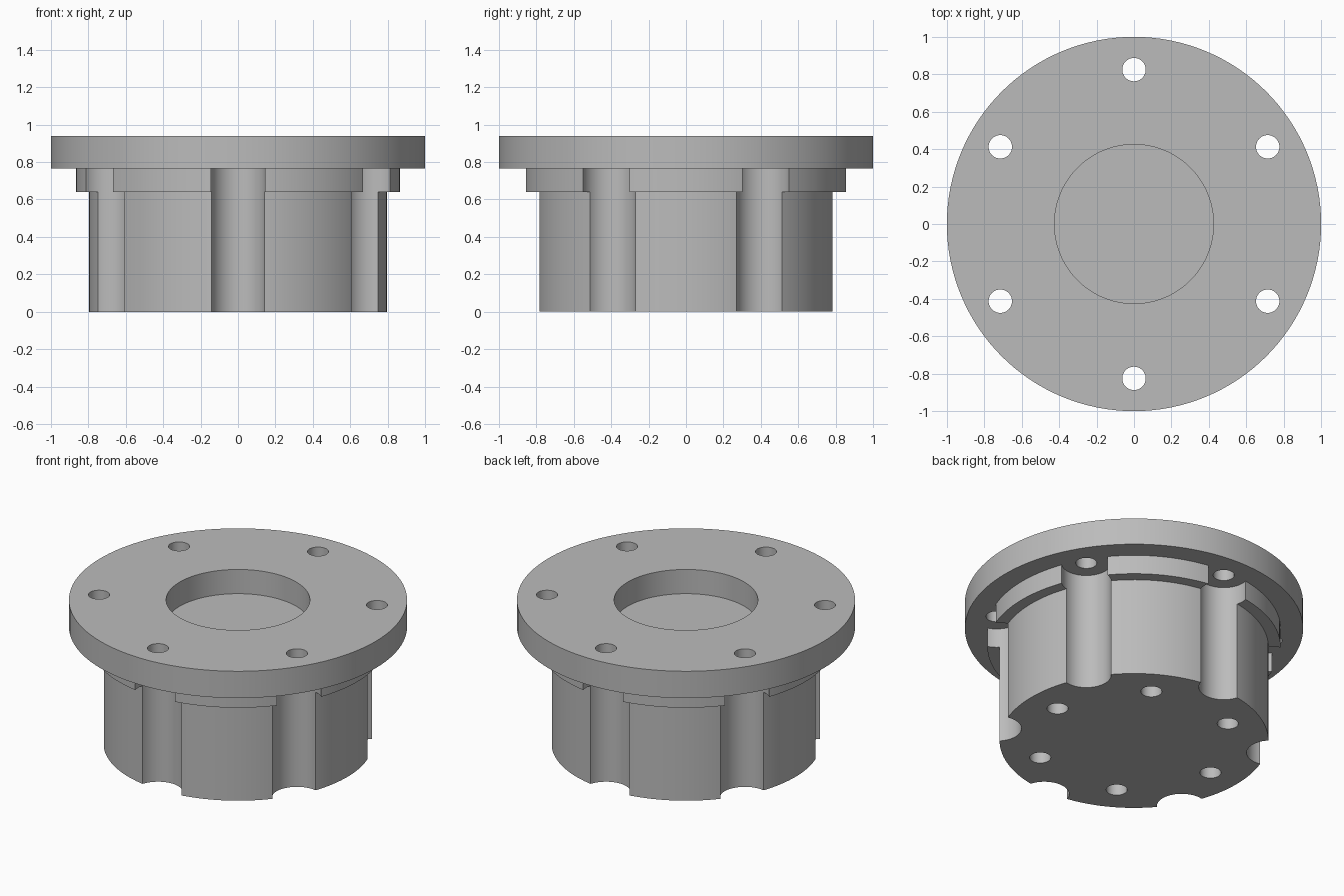
import bpy
import bmesh
from math import cos, sin, pi, radians

cube = bpy.data.objects.get("Cube")
if cube:
    bpy.data.objects.remove(cube, do_unlink=True)

SEGMENTS = 128
BOLT_CIRCLE = 0.825      # flange holes and flutes share this circle
HUB_TOP = 0.765
FLANGE_TOP = 0.94

steel = bpy.data.materials.new("plain_grey")
steel.use_nodes = True
grey = (0.5, 0.5, 0.5, 1)
steel.diffuse_color = grey
steel.node_tree.nodes["Principled BSDF"].inputs["Base Color"].default_value = grey


def new_object(name, bm):
    bmesh.ops.recalc_face_normals(bm, faces=bm.faces)
    mesh = bpy.data.meshes.new(name)
    bm.to_mesh(mesh)
    bm.free()
    mesh.materials.append(steel)
    obj = bpy.data.objects.new(name, mesh)
    bpy.context.collection.objects.link(obj)
    return obj


def turned(name, profile):
    """Revolve an (r, z) profile around z and cap both ends."""
    bm = bmesh.new()
    rings = []
    for r, z in profile:
        angles = [2 * pi * i / SEGMENTS for i in range(SEGMENTS)]
        rings.append([bm.verts.new((r * cos(a), r * sin(a), z)) for a in angles])
    for low, high in zip(rings, rings[1:]):
        for i in range(SEGMENTS):
            j = (i + 1) % SEGMENTS
            bm.faces.new((low[i], low[j], high[j], high[i]))
    bm.faces.new(rings[0])
    bm.faces.new(rings[-1])
    return new_object(name, bm)


def drill_ring(target, circle, radius, bottom, top, start, sides=48):
    """Cut six equally spaced vertical cylinders out of the target."""
    bm = bmesh.new()
    for k in range(6):
        a = radians(start + 60 * k)
        made = bmesh.ops.create_cone(bm, cap_ends=True, segments=sides,
                                     radius1=radius, radius2=radius, depth=top - bottom)
        bmesh.ops.translate(bm, verts=made["verts"],
                            vec=(circle * cos(a), circle * sin(a), (top + bottom) / 2))
    cutter = new_object("cutter", bm)
    cutter.hide_render = True
    mod = target.modifiers.new("drill", 'BOOLEAN')
    mod.operation = 'DIFFERENCE'
    mod.solver = 'EXACT'
    mod.object = cutter
    bpy.context.view_layer.objects.active = target
    bpy.ops.object.modifier_apply(modifier=mod.name)
    bpy.data.objects.remove(cutter, do_unlink=True)


def smooth(obj):
    bpy.ops.object.select_all(action='DESELECT')
    obj.select_set(True)
    bpy.context.view_layer.objects.active = obj
    bpy.ops.object.shade_smooth_by_angle(angle=radians(30))


# Stepped hub with six flutes and six blind holes in its base
hub = turned("hub", [(0.795, 0), (0.795, 0.64), (0.867, 0.64), (0.867, HUB_TOP)])
drill_ring(hub, BOLT_CIRCLE, 0.147, -0.1, 1.0, 30, sides=64)
drill_ring(hub, 0.59, 0.0625, -0.1, 0.35, 0)

# Flange with a shallow round recess and six through holes
flange = turned("flange", [(1, HUB_TOP), (1, FLANGE_TOP), (0.425, FLANGE_TOP), (0.425, 0.782)])
drill_ring(flange, BOLT_CIRCLE, 0.0625, 0.6, 1.1, 30)

for part in (hub, flange):
    smooth(part)
